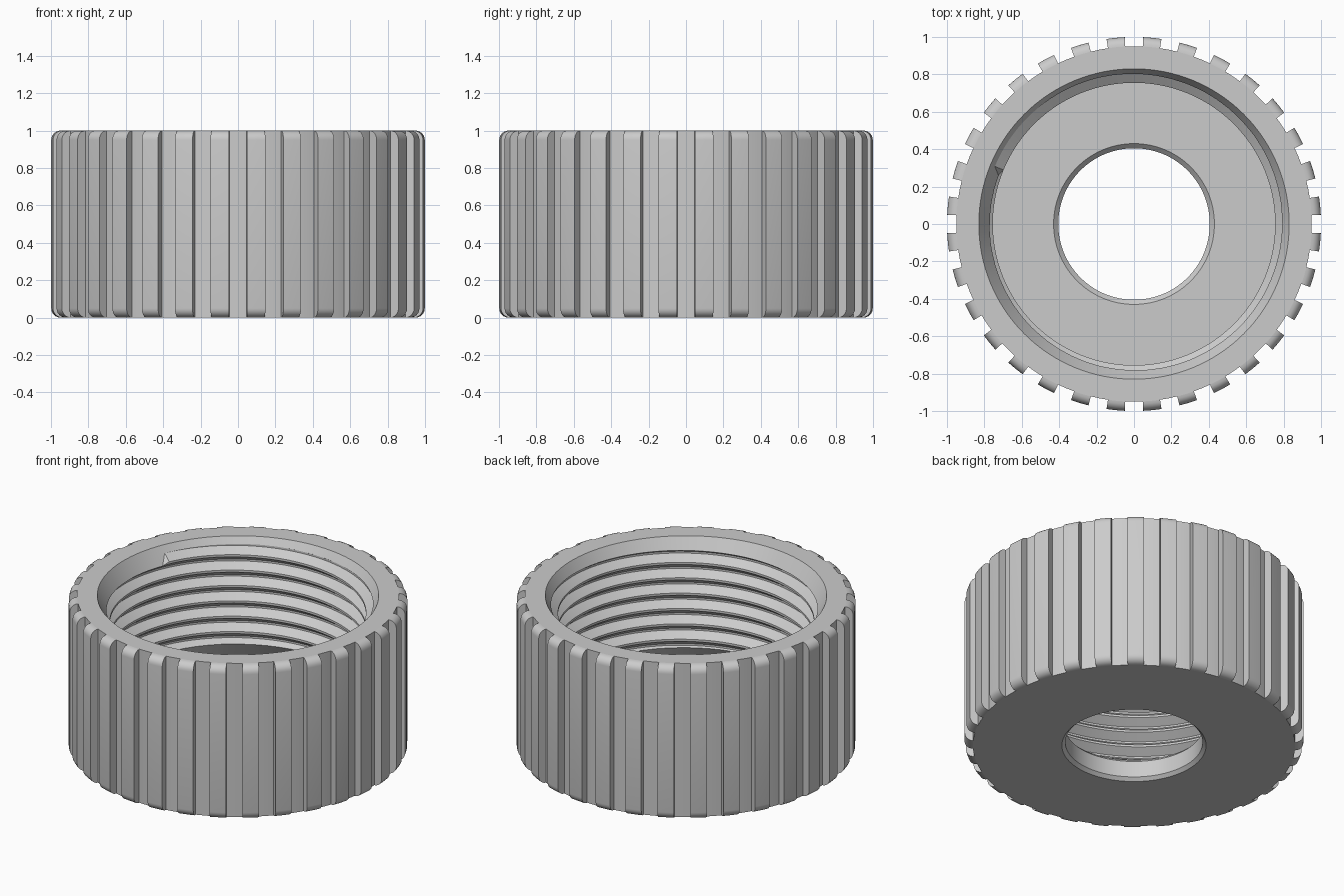
import bpy, bmesh
from math import sin, cos, pi, tau, radians

cube = bpy.data.objects.get("Cube")
if cube:
    bpy.data.objects.remove(cube, do_unlink=True)

grey = bpy.data.materials.new("plain_grey")
grey.use_nodes = True
colour = (0.6, 0.6, 0.6, 1)
grey.diffuse_color = colour
grey.node_tree.nodes["Principled BSDF"].inputs["Base Color"].default_value = colour

COLUMNS, RIBS = 128, 32
PITCH, MINOR, MAJOR, MOUTH = 0.1, 0.755, 0.805, 0.83
ROOT_Z = 0.92              # height of a thread root at angle zero
WALL, OUTER = 0.95, 1.0
# one thread turn: (fraction of pitch above the root, radius)
TURN = [(-0.06, MAJOR), (0.06, MAJOR), (0.43, MINOR), (0.57, MINOR)]


def thread_radius(z, angle):
    f = ((z - ROOT_Z) / PITCH - angle / tau) % 1
    f = min(f, 1 - f)
    t = min(max((f - 0.06) / 0.37, 0), 1)
    return MAJOR + (MINOR - MAJOR) * t


def cone_radius(z):
    # lead-in chamfer above, relief taper below
    return max(MOUTH - (1 - z) * 0.6, MOUTH - (z - 0.23) * 0.65)


def thread_end(z, step, angle):
    # walk along the cone until it meets the thread
    while thread_radius(z, angle) < cone_radius(z):
        z += step
    return z


def thread_points(angle):
    top = thread_end(1, -0.001, angle)
    low = thread_end(0.23, 0.001, angle)
    points = []
    for k in range(2, -11, -1):
        for f, _ in reversed(TURN):
            z = ROOT_Z + PITCH * (k + f + angle / tau)
            z = min(max(z, low), top)
            points.append((thread_radius(z, angle), z))
    return points


def polar(r, angle, z):
    return r * cos(angle), r * sin(angle), z


def loft(bm, rings, closed):
    n = len(rings[0])
    for a, b in zip(rings, rings[1:]):
        for i in range(n if closed else n - 1):
            j = (i + 1) % n
            bm.faces.new((a[i], b[i], b[j], a[j]))


def finish(bm, name):
    bmesh.ops.remove_doubles(bm, verts=bm.verts, dist=0.00005)
    bmesh.ops.recalc_face_normals(bm, faces=bm.faces)
    mesh = bpy.data.meshes.new(name)
    bm.to_mesh(mesh)
    bm.free()
    mesh.materials.append(grey)
    obj = bpy.data.objects.new(name, mesh)
    bpy.context.collection.objects.link(obj)
    bpy.ops.object.select_all(action="DESELECT")
    obj.select_set(True)
    bpy.context.view_layer.objects.active = obj
    bpy.ops.object.shade_smooth_by_angle(angle=radians(25))


# Threaded cup with a floor and a chamfered centre hole
bm = bmesh.new()
rings = []
for c in range(COLUMNS + 1):
    angle = tau * c / COLUMNS
    profile = [(WALL, 0), (WALL, 1), (MOUTH, 1)] + thread_points(angle)
    profile += [(MOUTH, 0.23), (MOUTH, 0.15), (0.43, 0.15), (0.405, 0.125),
                (0.405, 0.02), (0.425, 0)]
    rings.append([bm.verts.new(polar(r, angle, z)) for r, z in profile])
loft(bm, rings, True)
finish(bm, "threaded_cup")

# Grip ribs with rounded ends
bm = bmesh.new()
fillet = OUTER - WALL
arc = [(WALL + fillet * sin(pi / 2 * i / 6), fillet * cos(pi / 2 * i / 6))
       for i in range(7)]
rib = [(r, 1 - fillet + h) for r, h in arc] + [(r, fillet - h) for r, h in reversed(arc)]
for k in range(RIBS):
    start = tau * (k + 0.25) / RIBS
    rings = []
    for s in range(3):
        angle = start + tau / RIBS * s / 4
        rings.append([bm.verts.new(polar(r, angle, z)) for r, z in rib])
    loft(bm, rings, False)
    bm.faces.new(rings[0])
    bm.faces.new(rings[-1])
finish(bm, "grip_ribs")
